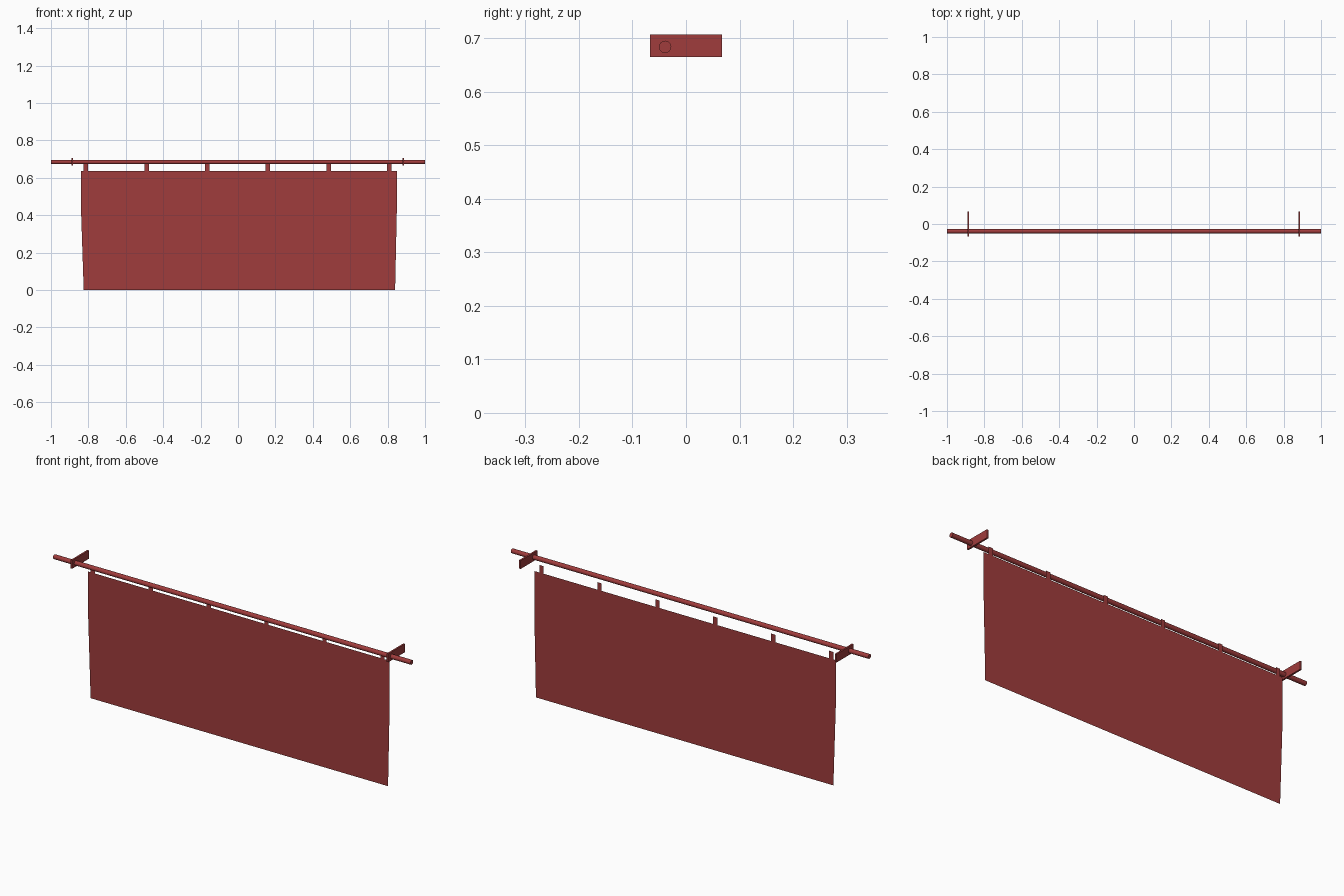
import bpy, bmesh, math

if "Cube" in bpy.data.objects:
    bpy.data.objects.remove(bpy.data.objects["Cube"])

red = bpy.data.materials.new("red")
red.diffuse_color = (0.35, 0.045, 0.045, 1)
red.use_nodes = True
red.node_tree.nodes["Principled BSDF"].inputs["Base Color"].default_value = red.diffuse_color


def finish(bm, name):
    mesh = bpy.data.meshes.new(name)
    bm.to_mesh(mesh)
    bm.free()
    mesh.materials.append(red)
    obj = bpy.data.objects.new(name, mesh)
    bpy.context.collection.objects.link(obj)
    return obj


def sheet(name, outline):
    """Flat fabric piece in the y = 0 plane, from a counter-clockwise front outline."""
    bm = bmesh.new()
    bm.faces.new([bm.verts.new((x, 0, z)) for x, z in outline])
    bmesh.ops.triangulate(bm, faces=bm.faces[:])
    return finish(bm, name)


# Cloth: slightly flared panels divided by three slits
outline = [
    (-0.825, 0), (-0.43, 0), (-0.417, 0.42), (-0.403, 0.31),
    (-0.403, 0), (-0.003, 0), (0.005, 0.42), (0.018, 0),
    (0.415, 0), (0.417, 0.29), (0.429, 0.42), (0.44, 0),
    (0.84, 0), (0.849, 0.42), (0.849, 0.637), (-0.839, 0.637), (-0.839, 0.42),
]
sheet("curtain_cloth", outline)

# Hanging tabs along the top hem
for i in range(6):
    x = -0.813 + i * 0.3243
    sheet(f"hanging_tab_{i + 1}", [(x - 0.012, 0.637), (x + 0.012, 0.637),
                                   (x + 0.012, 0.675), (x - 0.012, 0.675)])

# Round rod
bpy.ops.mesh.primitive_cylinder_add(vertices=24, radius=0.0115, depth=2,
                                    location=(0, -0.039, 0.684),
                                    rotation=(0, math.pi / 2, 0))
rod = bpy.context.object
rod.name = "curtain_rod"
rod.data.materials.append(red)
bpy.ops.object.shade_smooth_by_angle()

# Thin wall brackets
for side, x in (("left", -0.886), ("right", 0.883)):
    bpy.ops.mesh.primitive_cube_add(size=1, location=(x, 0, 0.686))
    bracket = bpy.context.object
    bracket.name = f"{side}_bracket"
    bracket.scale = (0.009, 0.134, 0.042)
    bracket.data.materials.append(red)
